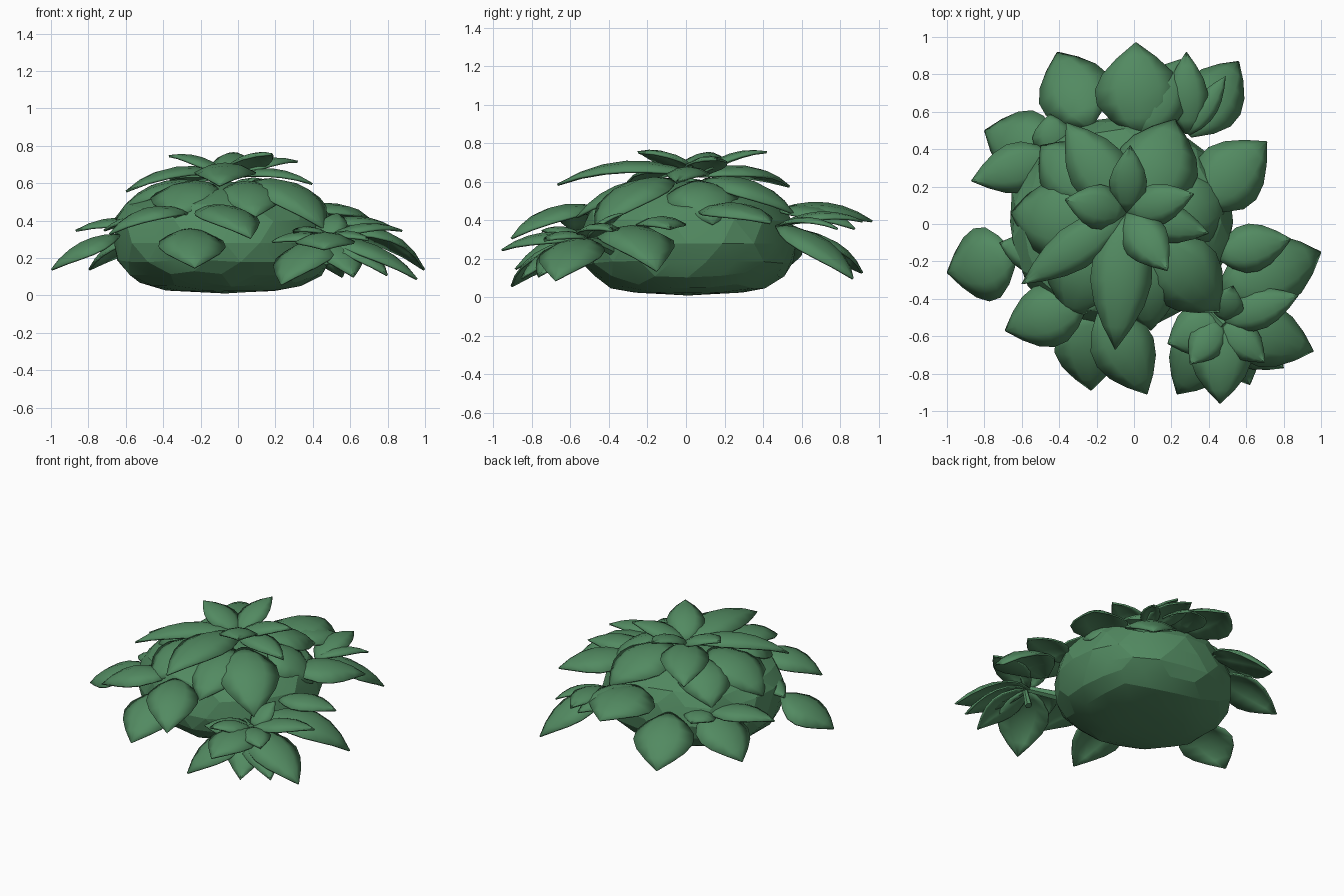
import bpy
import bmesh
import math
import random
from mathutils import Vector

random.seed(4)
default = bpy.data.objects.get("Cube")
if default:
    bpy.data.objects.remove(default, do_unlink=True)

leaf_green = bpy.data.materials.new("leaf green")
leaf_green.use_nodes = True
colour = (0.085, 0.255, 0.12, 1)
leaf_green.diffuse_color = colour
leaf_green.node_tree.nodes["Principled BSDF"].inputs["Base Color"].default_value = colour

UP = Vector((0, 0, 1))
OUTLINE = (0.15, 0.66, 0.96, 1.0, 0.82, 0.47, 0.02)   # half width from stalk to tip
ACROSS = (-1, -0.5, 0, 0.5, 1)


def add_object(name, bm, angle):
    """Turn a bmesh into a shaded green object."""
    bmesh.ops.recalc_face_normals(bm, faces=bm.faces)
    mesh = bpy.data.meshes.new(name)
    bm.to_mesh(mesh)
    bm.free()
    mesh.materials.append(leaf_green)
    obj = bpy.data.objects.new(name, mesh)
    bpy.context.collection.objects.link(obj)
    bpy.ops.object.select_all(action="DESELECT")
    obj.select_set(True)
    bpy.context.view_layer.objects.active = obj
    bpy.ops.object.shade_smooth_by_angle(angle=math.radians(angle))
    return obj


def add_leaf(name, base, tip, width, arch=0.13):
    """Pointed leaf that arches from base to tip, with drooping edges."""
    base, tip = Vector(base), Vector(tip)
    span = tip - base
    side = span.cross(UP).normalized()
    normal = side.cross(span).normalized()
    bm = bmesh.new()
    rows = []
    last = len(OUTLINE) - 1
    for i, half in enumerate(OUTLINE):
        t = i / last
        spine = base + span * t + normal * (arch * span.length * 4 * t * (1 - t))
        row = []
        for a in ACROSS:
            droop = 0.16 * width * half * a * a
            row.append(bm.verts.new(spine + side * (a * half * width / 2) - normal * droop))
        rows.append(row)
    for low, high in zip(rows, rows[1:]):
        for j in range(len(ACROSS) - 1):
            bm.faces.new((low[j], low[j + 1], high[j + 1], high[j]))
    leaf = add_object(name, bm, 40)
    solid = leaf.modifiers.new("thickness", "SOLIDIFY")
    solid.thickness = 0.012


def add_cluster(name, base, leaves):
    """Leaves sharing one growing point, each given as tip x, y, z and width."""
    for number, (x, y, z, width) in enumerate(leaves, 1):
        add_leaf(f"{name}_leaf_{number}", base, (x, y, z), width)


def add_stem(name, start, end, radius):
    """Short tapered stalk."""
    start, end = Vector(start), Vector(end)
    bm = bmesh.new()
    bmesh.ops.create_cone(bm, cap_ends=True, segments=6, radius1=radius,
                          radius2=radius * 0.6, depth=(end - start).length)
    stem = add_object(name, bm, 40)
    stem.location = (start + end) / 2
    stem.rotation_euler = (end - start).to_track_quat("Z", "Y").to_euler()


# Faceted mound under the leaves: full shoulders, tapering to a flat foot
bm = bmesh.new()
bmesh.ops.create_icosphere(bm, subdivisions=3, radius=1)
for v in bm.verts:
    x, y, z = v.co
    wobble = 1 + random.uniform(-0.025, 0.025)
    v.co.x = -0.07 + 0.6 * x * wobble
    v.co.y = 0.01 + 0.57 * y * wobble
    if z > 0:
        v.co.z = 0.28 + 0.33 * z ** 0.75 * wobble
    else:
        v.co.z = max(0.28 - 0.3 * abs(z) ** 0.85 * wobble, 0.01 + 0.03 * math.hypot(x, y))
add_object("mound", bm, 12)

# Crown rosette on top
add_cluster("crown", (-0.04, 0.06, 0.64), [
    (-0.36, 0.54, 0.58, 0.32), (-0.02, 0.42, 0.76, 0.2), (-0.37, 0.13, 0.75, 0.24),
    (0.18, -0.25, 0.76, 0.25), (0.32, 0.16, 0.72, 0.22), (0.4, -0.05, 0.6, 0.22),
    (-0.6, -0.32, 0.56, 0.24), (-0.1, -0.67, 0.59, 0.33)])

# Broad leaves hugging the mound
add_leaf("front_left_drape", (0.1, -0.08, 0.62), (0.46, -0.47, 0.36), 0.4, 0.17)
add_leaf("front_middle_drape", (0.04, -0.12, 0.61), (0.09, -0.57, 0.42), 0.36, 0.14)
add_leaf("left_drape", (0.2, 0.06, 0.61), (0.5, 0.14, 0.38), 0.4, 0.17)
add_leaf("back_drape", (0.05, 0.1, 0.62), (0.22, 0.56, 0.44), 0.44, 0.15)
add_leaf("right_drape", (-0.2, 0.0, 0.61), (-0.66, 0.06, 0.41), 0.44, 0.17)
add_leaf("right_back_drape", (-0.2, 0.15, 0.61), (-0.5, 0.42, 0.42), 0.36, 0.15)
add_leaf("front_drape", (-0.2, -0.1, 0.61), (-0.34, -0.5, 0.42), 0.42, 0.16)

# Back spray
add_cluster("back_middle", (0.03, 0.48, 0.46), [
    (0.01, 0.97, 0.4, 0.46), (0.25, 0.88, 0.36, 0.3)])
add_cluster("back_right", (-0.24, 0.53, 0.36), [(-0.41, 0.92, 0.13, 0.4)])
add_cluster("back_left", (0.29, 0.48, 0.38), [
    (0.28, 0.92, 0.4, 0.22), (0.56, 0.87, 0.1, 0.34), (0.49, 0.79, 0.36, 0.13)])

# Right side leaves
add_cluster("right_back", (-0.42, 0.36, 0.36), [
    (-0.8, 0.5, 0.14, 0.38), (-0.45, 0.59, 0.36, 0.22), (-0.87, 0.23, 0.35, 0.27)])
add_leaf("right_leaf", (-0.64, -0.18, 0.33), (-1, -0.26, 0.14), 0.4)
add_leaf("right_inner_leaf", (-0.42, -0.2, 0.42), (-0.72, -0.1, 0.35), 0.2)

# Left side leaves
add_leaf("left_back_leaf", (0.34, 0.1, 0.46), (0.71, 0.44, 0.39), 0.38)
add_leaf("left_upper_leaf", (0.44, -0.17, 0.38), (0.84, -0.08, 0.36), 0.26)

# Front leaves
add_leaf("front_right_leaf", (-0.26, -0.42, 0.45), (-0.69, -0.57, 0.33), 0.34, 0.17)
add_leaf("front_low_leaf", (-0.26, -0.46, 0.36), (-0.23, -0.89, 0.15), 0.36)
add_leaf("front_leaf", (-0.17, -0.45, 0.47), (0.07, -0.91, 0.31), 0.34, 0.15)

# Offshoot rosette beside the front left of the mound
add_stem("offshoot_stem", (0.3, -0.36, 0.24), (0.48, -0.54, 0.32), 0.035)
add_stem("offshoot_root", (0.48, -0.5, 0.17), (0.48, -0.54, 0.32), 0.025)
add_cluster("offshoot", (0.47, -0.52, 0.31), [
    (0.46, -0.96, 0.25, 0.32), (0.23, -0.91, 0.06, 0.34), (0.62, -0.86, 0.1, 0.26),
    (0.8, -0.77, 0.11, 0.26), (0.96, -0.68, 0.09, 0.34), (0.88, -0.38, 0.35, 0.22),
    (0.18, -0.64, 0.29, 0.28), (0.7, -0.74, 0.3, 0.2), (0.53, -0.33, 0.44, 0.18),
    (0.3, -0.75, 0.35, 0.2)])
add_leaf("offshoot_long_leaf", (0.46, -0.36, 0.34), (1, -0.15, 0.14), 0.4, 0.2)
